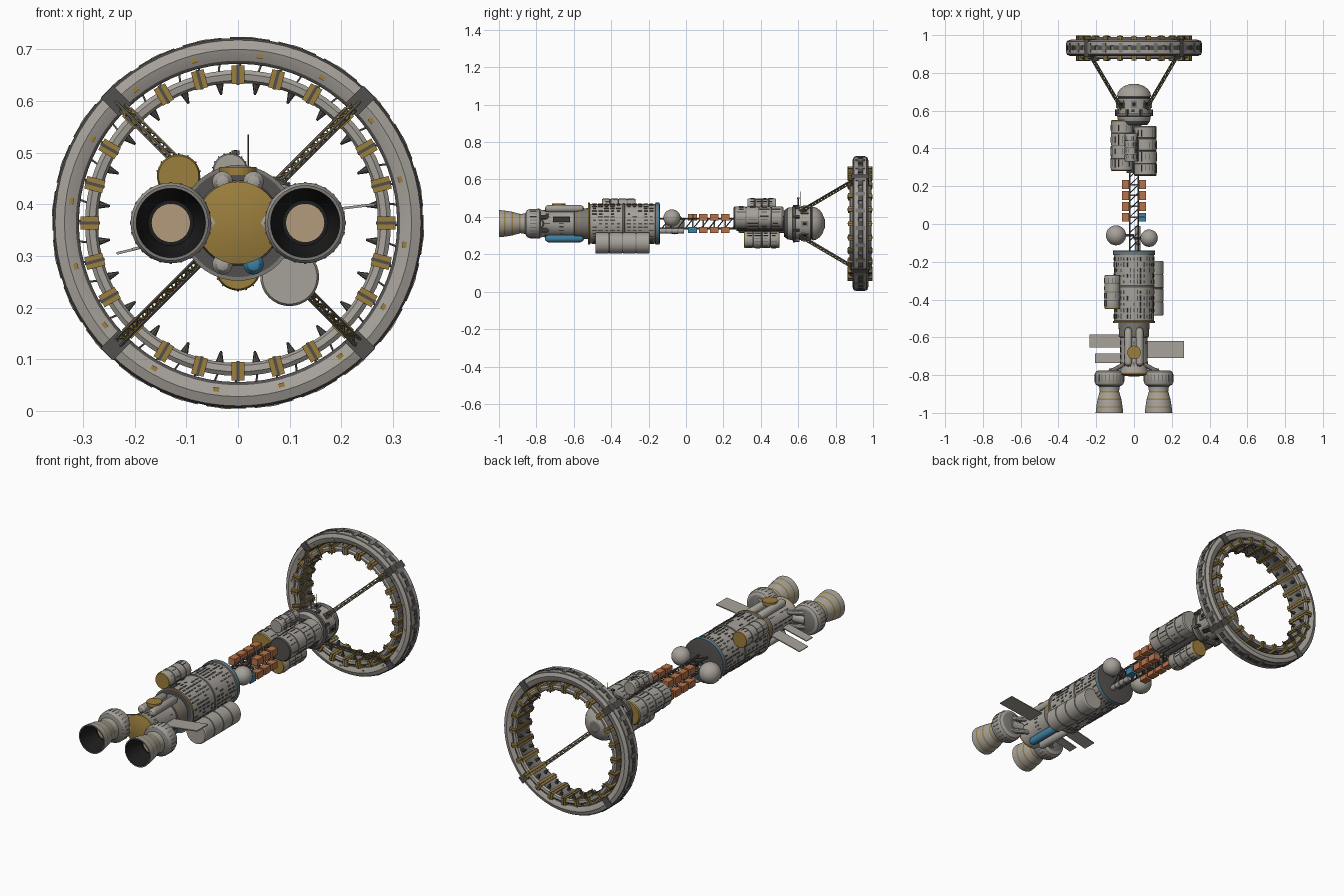
import bpy, bmesh, math, random
from mathutils import Matrix, Vector

random.seed(4)
old = bpy.data.objects.get("Cube")
if old:
    bpy.data.objects.remove(old, do_unlink=True)

COLOURS = {
    "light_grey": (0.38, 0.355, 0.32), "mid_grey": (0.2, 0.19, 0.175),
    "dark_grey": (0.085, 0.08, 0.075), "black": (0.012, 0.012, 0.012),
    "gold": (0.33, 0.21, 0.045), "orange": (0.48, 0.17, 0.07),
    "blue": (0.05, 0.22, 0.36), "tan": (0.45, 0.33, 0.2),
}
MATS = {}
for key, rgb in COLOURS.items():
    m = bpy.data.materials.new(key)
    m.use_nodes = True
    m.diffuse_color = (*rgb, 1)
    m.node_tree.nodes["Principled BSDF"].inputs["Base Color"].default_value = (*rgb, 1)
    MATS[key] = m
G, M, D, K, GOLD = "light_grey", "mid_grey", "dark_grey", "black", "gold"
AXIS = 0.364
RING_Y = 0.93


def finish(bm, name, mats, smooth=False):
    mesh = bpy.data.meshes.new(name)
    bm.to_mesh(mesh)
    bm.free()
    for key in mats:
        mesh.materials.append(MATS[key])
    ob = bpy.data.objects.new(name, mesh)
    bpy.context.collection.objects.link(ob)
    if smooth:
        bpy.ops.object.select_all(action="DESELECT")
        ob.select_set(True)
        bpy.context.view_layer.objects.active = ob
        bpy.ops.object.shade_smooth_by_angle(angle=math.radians(32))
    return ob


def lathe(name, x, z, profile, segs=32, closed=False):
    """Spin (y, radius, colour) points round a y axis; each colour fills the span after its point."""
    bm = bmesh.new()
    mats = list(dict.fromkeys(p[2] for p in profile))
    rings = []
    for y, r, _ in profile:
        angles = [math.tau * i / segs for i in range(segs)]
        rings.append([bm.verts.new((x + r * math.sin(a), y, z + r * math.cos(a))) for a in angles])
    for k in range(len(rings) if closed else len(rings) - 1):
        a, b = rings[k], rings[(k + 1) % len(rings)]
        for i in range(segs):
            j = (i + 1) % segs
            bm.faces.new((a[i], a[j], b[j], b[i])).material_index = mats.index(profile[k][2])
    bmesh.ops.remove_doubles(bm, verts=bm.verts, dist=1e-5)
    bmesh.ops.recalc_face_normals(bm, faces=bm.faces)
    return finish(bm, name, mats, True)


def box(bm, matrix, size):
    bmesh.ops.create_cube(bm, size=1, matrix=matrix @ Matrix.Diagonal((*size, 1)))


def rod(bm, a, b, r, r2=None, segs=6):
    a, b = Vector(a), Vector(b)
    turn = (b - a).to_track_quat("Z", "Y").to_matrix().to_4x4()
    bmesh.ops.create_cone(bm, cap_ends=True, segments=segs, radius1=r, radius2=r if r2 is None else r2,
                          depth=(b - a).length, matrix=Matrix.Translation((a + b) / 2) @ turn)


def polar(degrees, r, y, x=0, z=AXIS):
    """Frame on a circle round a y axis, its z pointing outward."""
    return (Matrix.Translation((x, y, z)) @ Matrix.Rotation(math.radians(degrees), 4, "Y")
            @ Matrix.Translation((0, 0, r)))


def circle_boxes(name, colour, n, r, y, size, start=0, x=0, z=AXIS):
    bm = bmesh.new()
    for i in range(n):
        box(bm, polar(start + 360 * i / n, r, y, x, z), size)
    return finish(bm, name, [colour])


def panel_lines(name, x, z, r, y0, y1, around, along, keep=0.7, colour=D):
    bm = bmesh.new()
    step = (y1 - y0) / along
    for i in range(around):
        for k in range(along):
            if random.random() < keep:
                box(bm, polar(360 * i / around, r, y0 + (k + 0.5) * step, x, z),
                    (r * 0.07, step * random.uniform(0.4, 0.9), 0.004))
    return finish(bm, name, [colour])


def drum(name, x, z, y0, y1, r, front=G, back=G, bays=4, seam=M):
    """Capped tank divided into bays by shallow seams."""
    pts = [(y0, 0, front), (y0, r * 0.93, front), (y0 + 0.006, r, G)]
    for k in range(1, bays):
        y = y0 + (y1 - y0) * k / bays
        pts += [(y - 0.003, r, seam), (y - 0.002, r * 0.95, seam), (y + 0.002, r * 0.95, seam), (y + 0.003, r, G)]
    pts += [(y1 - 0.006, r, back), (y1, r * 0.93, back), (y1, 0, back)]
    return lathe(name, x, z, pts)


def truss(name, a, b, width, bays, r, brace):
    """Three long rods with zigzag braces."""
    a, b = Vector(a), Vector(b)
    q = (b - a).to_track_quat("Z", "Y")
    offs = [q @ Vector((width * math.cos(t), width * math.sin(t), 0)) for t in (0.5, 2.6, 4.7)]
    rails, braces = bmesh.new(), bmesh.new()
    for k in range(3):
        o, p = offs[k], offs[(k + 1) % 3]
        rod(rails, a + o, b + o, r)
        for i in range(bays):
            s, e = a.lerp(b, i / bays), a.lerp(b, (i + 1) / bays)
            rod(braces, s + (o if i % 2 else p), e + (p if i % 2 else o), r * 0.75, segs=4)
    finish(rails, name + "_rails", [M])
    finish(braces, name + "_braces", [brace])


# Habitat ring: outer rim, inner band, clamps and fittings
lathe("outer_rim", 0, AXIS, [
    (0.9, 0.308, D), (0.896, 0.314, G), (0.889, 0.336, G), (0.896, 0.354, D), (0.902, 0.358, G),
    (0.92, 0.358, M), (0.922, 0.354, M), (0.943, 0.354, M), (0.945, 0.358, G), (0.963, 0.358, D),
    (0.969, 0.354, G), (0.976, 0.336, G), (0.969, 0.314, D), (0.965, 0.308, M)], 72, True)
lathe("inner_band", 0, AXIS, [
    (0.876, 0.276, G), (0.874, 0.288, G), (0.88, 0.296, M), (0.985, 0.296, G), (0.991, 0.288, G),
    (0.989, 0.276, G), (0.98, 0.271, M), (0.97, 0.276, M), (0.895, 0.276, M), (0.885, 0.271, G)], 72, True)
circle_boxes("ring_clamps", GOLD, 24, 0.287, RING_Y, (0.025, 0.13, 0.036))
circle_boxes("clamp_straps", D, 24, 0.287, RING_Y, (0.006, 0.134, 0.039))
circle_boxes("rim_plates", D, 48, 0.3565, RING_Y + 0.002, (0.03, 0.024, 0.006))
circle_boxes("rim_studs", M, 24, 0.358, RING_Y + 0.002, (0.02, 0.05, 0.005), 3.75)
circle_boxes("ring_brackets", D, 4, 0.334, RING_Y + 0.002, (0.034, 0.094, 0.05), 45)
circle_boxes("rim_markers", GOLD, 16, 0.325, 0.893, (0.012, 0.005, 0.008), 7.5)
fins, links = bmesh.new(), bmesh.new()
for i in range(48):
    t = 7.5 * i
    rod(links, polar(t, 0.29, 0.9).translation, polar(t + 1, 0.312, 0.91).translation, 0.002)
    rod(links, polar(t, 0.29, 0.965).translation, polar(t + 1, 0.312, 0.955).translation, 0.002)
    if i % 2:
        for y in (0.9, 0.96):
            rod(fins, polar(t, 0.276, y).translation, polar(t, 0.25, y).translation, 0.009, 0.002, 8)
finish(fins, "inner_fins", [D])
finish(links, "ring_links", [M])

# Spokes
for sx in (-1, 1):
    for sz in (-1, 1):
        truss(f"spoke_{'left' if sx > 0 else 'right'}_{'upper' if sz > 0 else 'lower'}",
              (sx * 0.235, 0.9, AXIS + sz * 0.235), (sx * 0.065, 0.61, AXIS + sz * 0.065),
              0.009, 18, 0.0028, GOLD)

# Hub with domed end
lathe("hub", 0, AXIS, [
    (0.525, 0, D), (0.525, 0.07, D), (0.545, 0.085, G), (0.57, 0.088, D), (0.572, 0.1, M), (0.584, 0.1, D),
    (0.586, 0.088, G), (0.665, 0.09, D), (0.668, 0.086, D), (0.673, 0.086, G), (0.676, 0.09, G),
    (0.695, 0.086, G), (0.715, 0.073, G), (0.73, 0.053, G), (0.738, 0.03, M), (0.742, 0.024, M), (0.742, 0, M)])
circle_boxes("hub_hatches", M, 8, 0.09, 0.635, (0.03, 0.04, 0.008))
circle_boxes("hub_windows", K, 8, 0.0945, 0.635, (0.014, 0.018, 0.003))
circle_boxes("hub_lugs", D, 8, 0.095, 0.59, (0.012, 0.035, 0.02), 22.5)
mast = bmesh.new()
rod(mast, (0.02, 0.61, 0.44), (0.02, 0.61, 0.535), 0.0018)
rod(mast, (-0.005, 0.6, 0.44), (-0.005, 0.6, 0.505), 0.003)
box(mast, Matrix.Translation((-0.005, 0.6, 0.5)), (0.016, 0.012, 0.008))
finish(mast, "hub_masts", [D])

# Modules clustered behind the hub
for name, x, z, y0, y1, r, front, back in (
        ("module_right", -0.062, 0.375, 0.28, 0.55, 0.06, GOLD, GOLD),
        ("module_left", 0.06, 0.395, 0.255, 0.52, 0.06, D, G),
        ("module_top", -0.015, 0.465, 0.33, 0.48, 0.034, G, G),
        ("module_bottom", 0, 0.278, 0.31, 0.5, 0.045, GOLD, GOLD)):
    drum(name, x, z, y0, y1, r, front, back)
    panel_lines(name + "_panels", x, z, r, y0 + 0.01, y1 - 0.01, 18, 4)
lathe("module_core", 0, AXIS, [(0.27, 0, D), (0.27, 0.04, D), (0.53, 0.04, D), (0.53, 0, D)], 16)

# Connecting truss with cargo boxes
rails = bmesh.new()
for sx in (-1, 1):
    for sz in (-1, 1):
        rod(rails, (sx * 0.022, -0.15, AXIS + sz * 0.026), (sx * 0.022, 0.28, AXIS + sz * 0.026), 0.005)
for k in range(10):
    y = -0.13 + 0.042 * k
    for s in (-1, 1):
        rod(rails, (-0.022, y, AXIS + s * 0.026), (0.022, y + 0.042, AXIS + s * 0.026), 0.003)
        rod(rails, (s * 0.022, y, AXIS - 0.026), (s * 0.022, y + 0.042, AXIS + 0.026), 0.003)
finish(rails, "spine_truss", [D])
cargo, blue_box, frames = bmesh.new(), bmesh.new(), bmesh.new()
for k in range(4):
    y = 0.035 + 0.058 * k
    for sx in (-1, 1):
        for sz in (-1, 1):
            at = Matrix.Translation((sx * 0.045, y, AXIS + sz * 0.034))
            first = k == 0 and sx > 0
            if not (first and sz > 0):
                box(blue_box if first else cargo, at, (0.036, 0.046, 0.034))
    box(frames, Matrix.Translation((0, y, AXIS)), (0.11, 0.008, 0.012))
    box(frames, Matrix.Translation((0, y, AXIS)), (0.008, 0.008, 0.1))
finish(cargo, "cargo_boxes", ["orange"])
finish(blue_box, "blue_cargo_box", ["blue"])
finish(frames, "cargo_frames", [M])

# Spherical tanks
for name, x, y, z, r in (("sphere_tank_right", -0.095, -0.06, 0.36, 0.053),
                         ("sphere_tank_left", 0.08, -0.075, 0.394, 0.046)):
    steps = [math.pi * i / 16 for i in range(17)]
    lathe(name, x, z, [(y - r * math.cos(t), r * math.sin(t), G) for t in steps])
stubs = bmesh.new()
rod(stubs, (-0.05, -0.06, 0.36), (0, -0.06, AXIS), 0.008)
rod(stubs, (0.05, -0.075, 0.385), (0, -0.075, AXIS), 0.008)
finish(stubs, "sphere_mounts", [D])
drum("spine_bottle", 0.02, 0.325, -0.14, -0.01, 0.014)

# Main tank with side tanks
lathe("main_tank", 0, AXIS, [
    (-0.525, 0, D), (-0.525, 0.105, M), (-0.525, 0.112, GOLD), (-0.515, 0.112, M), (-0.512, 0.106, G),
    (-0.34, 0.106, M), (-0.338, 0.109, M), (-0.328, 0.109, M), (-0.326, 0.106, G), (-0.165, 0.106, M),
    (-0.163, 0.112, M), (-0.152, 0.112, "blue"), (-0.142, 0.112, D), (-0.14, 0.104, D), (-0.14, 0, D)], 40)
panel_lines("main_tank_panels", 0, AXIS, 0.106, -0.505, -0.345, 36, 5, 0.75)
panel_lines("main_tank_rear_panels", 0, AXIS, 0.106, -0.32, -0.17, 36, 5, 0.75)
drum("side_tank_lower", 0.1, 0.26, -0.485, -0.195, 0.057)
drum("side_tank_upper", -0.115, 0.455, -0.45, -0.27, 0.042, GOLD, GOLD)
panel_lines("side_tank_upper_panels", -0.115, 0.455, 0.042, -0.44, -0.28, 14, 4, 0.5)

# Engine section with slim tanks
lathe("engine_section", 0, AXIS, [
    (-0.808, 0, GOLD), (-0.805, 0.045, GOLD), (-0.795, 0.08, GOLD), (-0.785, 0.08, G), (-0.77, 0.072, G),
    (-0.6, 0.072, D), (-0.597, 0.078, M), (-0.575, 0.08, GOLD), (-0.568, 0.08, M), (-0.52, 0.083, M), (-0.52, 0, M)])
panel_lines("engine_section_panels", 0, AXIS, 0.072, -0.76, -0.61, 24, 4, 0.5)
for sx in (-1, 1):
    for sz in (-1, 1):
        c = "blue" if (sx > 0 and sz < 0) else G
        lathe(f"slim_tank_{'left' if sx > 0 else 'right'}_{'upper' if sz > 0 else 'lower'}",
              sx * 0.03, AXIS + sz * 0.08,
              [(-0.755, 0, c), (-0.75, 0.012, c), (-0.738, 0.02, c), (-0.565, 0.02, c), (-0.55, 0.012, c), (-0.545, 0, c)], 16)
hatch = bmesh.new()
rod(hatch, (0, -0.68, 0.455), (0, -0.68, 0.472), 0.036, segs=24)
finish(hatch, "gold_hatch", [GOLD])

# Radiator panels
for name, x0, z0, x1, z1, y, w in (("radiator_left", 0.06, 0.375, 0.265, 0.4, -0.665, 0.09),
                                   ("radiator_right_rear", -0.06, 0.347, -0.235, 0.305, -0.62, 0.07),
                                   ("radiator_right_front", -0.06, 0.347, -0.205, 0.313, -0.71, 0.05)):
    bm = bmesh.new()
    tilt = math.atan2(z1 - z0, x1 - x0)
    box(bm, Matrix.Translation(((x0 + x1) / 2, y, (z0 + z1) / 2)) @ Matrix.Rotation(-tilt, 4, "Y"),
        (math.hypot(x1 - x0, z1 - z0), w, 0.005))
    finish(bm, name, [G])

# Twin engines
for sx, side in ((-1, "right"), (1, "left")):
    x = sx * 0.13
    lathe("engine_" + side, x, AXIS, [
        (-0.775, 0, M), (-0.775, 0.06, G), (-0.783, 0.073, G), (-0.795, 0.078, G), (-0.838, 0.078, G),
        (-0.85, 0.072, M), (-0.86, 0.055, G), (-0.885, 0.051, GOLD), (-0.892, 0.053, G), (-0.925, 0.062, GOLD),
        (-0.933, 0.064, G), (-0.965, 0.069, GOLD), (-0.972, 0.07, G), (-1, 0.073, M), (-1, 0.067, K),
        (-0.94, 0.058, K), (-0.9, 0.044, K), (-0.9, 0.037, "tan"), (-0.9, 0, "tan")], 40)
    circle_boxes("engine_ribs_" + side, M, 24, 0.0775, -0.816, (0.005, 0.036, 0.003), 0, x)
    pipes = bmesh.new()
    for dz in (-0.035, 0.035):
        rod(pipes, (x, -0.785, AXIS + dz), (sx * 0.05, -0.74, AXIS + dz), 0.012, segs=10)
    rod(pipes, (x, -0.79, AXIS), (0, -0.775, AXIS), 0.025, segs=12)
    finish(pipes, "engine_mount_" + side, [G], True)
